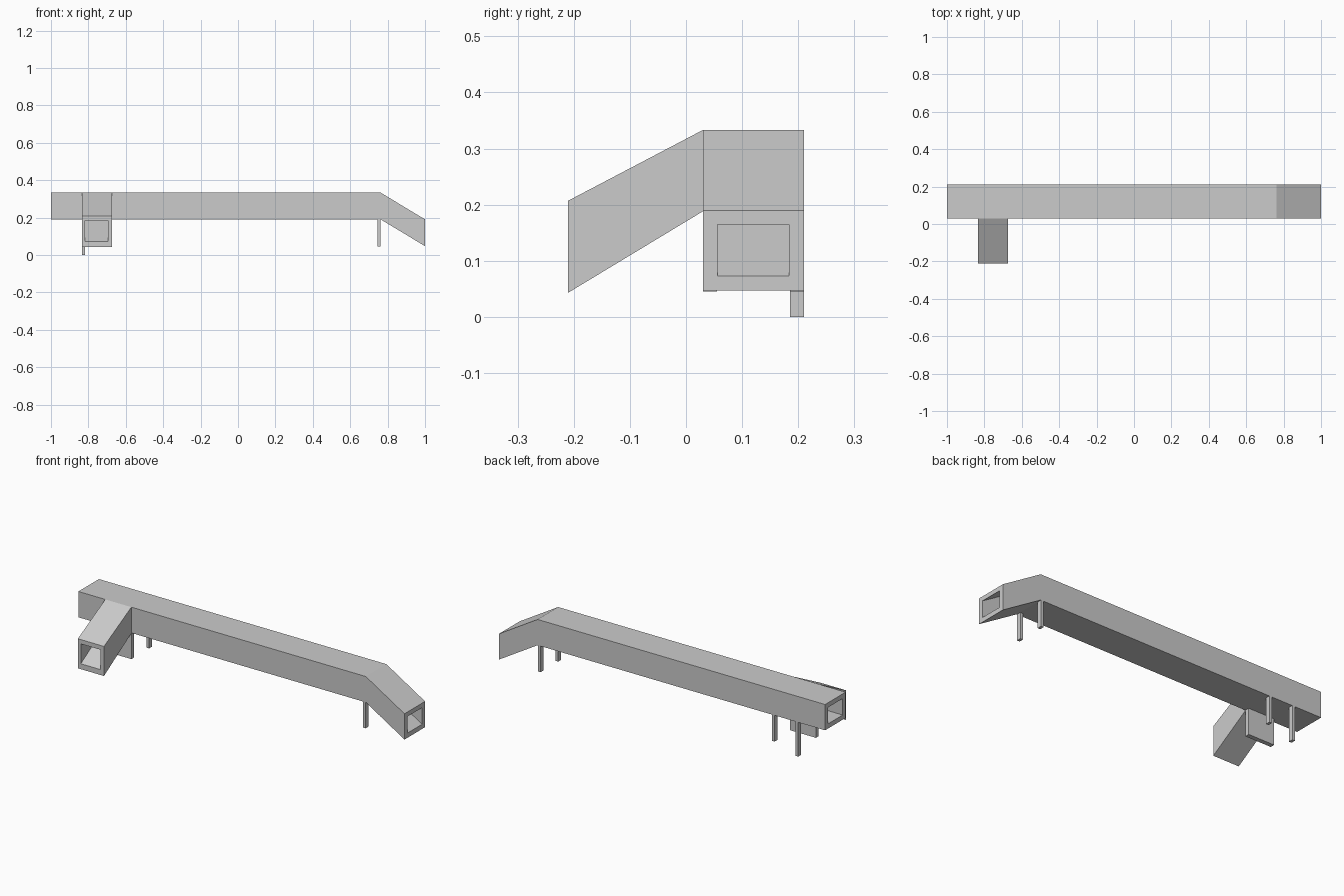
import bpy, bmesh

if "Cube" in bpy.data.objects:
    bpy.data.objects.remove(bpy.data.objects["Cube"])

WALL = 0.026
Y0, Y1 = 0.03, 0.21        # trunk depth range
ZB, ZT = 0.19, 0.333       # trunk underside and top
XL, XR = -0.835, -0.675    # branch chute width range
DROP = 0.045               # level of the lower supports


def finish(bm, name):
    bmesh.ops.recalc_face_normals(bm, faces=bm.faces)
    mesh = bpy.data.meshes.new(name)
    bm.to_mesh(mesh)
    bm.free()
    ob = bpy.data.objects.new(name, mesh)
    bpy.context.collection.objects.link(ob)
    return ob


def box(name, x0, x1, y0, y1, z0, z1):
    bm = bmesh.new()
    bmesh.ops.create_cube(bm, size=1)
    for v in bm.verts:
        v.co.x = x0 + (v.co.x + 0.5) * (x1 - x0)
        v.co.y = y0 + (v.co.y + 0.5) * (y1 - y0)
        v.co.z = z0 + (v.co.z + 0.5) * (z1 - z0)
    return finish(bm, name)


def duct(name, outer, inner, stations, place, cap_last=True):
    """Hollow box duct. outer/inner: side ranges; each station is
    (distance, outer bottom, outer top, inner bottom, inner top)."""
    bm = bmesh.new()

    def loop(side, d, b, t):
        return [bm.verts.new(place(d, s, z)) for s, z in
                ((side[0], b), (side[1], b), (side[1], t), (side[0], t))]

    outs = [loop(outer, s[0], s[1], s[2]) for s in stations]
    ins = [loop(inner, s[0], s[3], s[4]) for s in stations]

    def bridge(a, b):
        for i in range(4):
            j = (i + 1) % 4
            bm.faces.new((a[i], a[j], b[j], b[i]))

    for rings in (outs, ins):
        for a, b in zip(rings, rings[1:]):
            bridge(a, b)
    bridge(outs[0], ins[0])
    if cap_last:
        bridge(outs[-1], ins[-1])
    else:
        # the rim is left off where it meets the trunk; orient walls by hand
        bm.normal_update()
        rim = [bridge(outs[-1], ins[-1])]
        bmesh.ops.recalc_face_normals(bm, faces=bm.faces)
        bm.faces.ensure_lookup_table()
        bmesh.ops.delete(bm, geom=bm.faces[-4:], context='FACES_ONLY')
    return finish(bm, name)


# Long trunk duct with the sloping right end
trunk = duct("trunk_duct", (Y0, Y1), (Y0 + WALL, Y1 - WALL),
             [(-1.0, ZB, ZT, ZB + WALL, ZT - WALL),
              (0.763, ZB, ZT, ZB + WALL, ZT - WALL),
              (1.0, 0.047, 0.19, 0.073, 0.165)],
             lambda d, s, z: (d, s, z))

# Opening in the trunk's front wall, where the chute joins
cutter = box("chute_opening_cutter", XL + 0.018, XR - 0.021,
             Y0 - 0.01, Y0 + WALL + 0.01, ZB + WALL, ZT - WALL)
cutter.hide_render = True
mod = trunk.modifiers.new("opening", 'BOOLEAN')
mod.operation = 'DIFFERENCE'
mod.solver = 'EXACT'
mod.object = cutter
bpy.context.view_layer.objects.active = trunk
bpy.ops.object.modifier_apply(modifier=mod.name)
bpy.data.objects.remove(cutter)

# Branch chute sloping down to the front
duct("branch_chute", (XL, XR), (XL + 0.018, XR - 0.021),
     [(-0.21, 0.043, 0.207, 0.073, 0.183),
      (Y0, ZB - 0.002, ZT, ZB + WALL, ZT - WALL)],
     lambda d, s, z: (s, d, z), cap_last=False)

# Support panel under the trunk, behind the chute
box("support_panel", XL, XR, Y0, Y0 + 0.025, DROP, ZB)

# Slim legs
for name, x, y, z in (("back_left_long_leg", XL, Y1 - 0.025, 0.0),
                      ("back_left_short_leg", XR - 0.016, Y1 - 0.025, DROP),
                      ("back_right_leg", 0.745, Y1 - 0.025, DROP),
                      ("front_right_leg", 0.745, Y0, DROP)):
    box(name, x, x + 0.016, y, y + 0.025, z, ZB)
